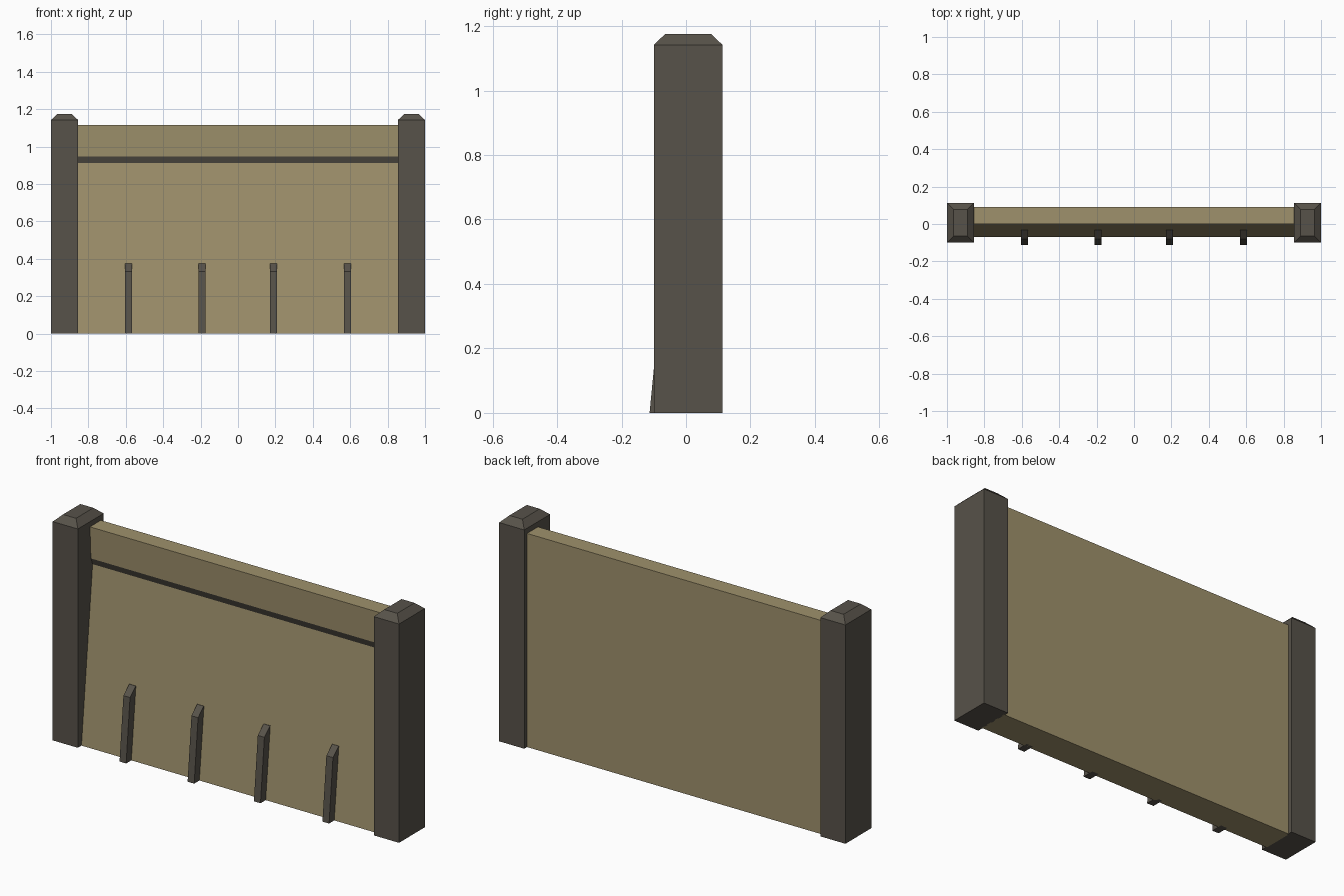
import bpy, bmesh

if "Cube" in bpy.data.objects:
    bpy.data.objects.remove(bpy.data.objects["Cube"])


def material(name, rgb):
    m = bpy.data.materials.new(name)
    m.diffuse_color = (*rgb, 1)
    m.use_nodes = True
    m.node_tree.nodes["Principled BSDF"].inputs["Base Color"].default_value = m.diffuse_color
    return m


TAN = material("tan panel", (0.345, 0.283, 0.150))
DARK = material("dark grey brown", (0.096, 0.085, 0.068))


def finish(bm, name, mats):
    bmesh.ops.recalc_face_normals(bm, faces=bm.faces)
    me = bpy.data.meshes.new(name)
    bm.to_mesh(me)
    bm.free()
    for m in mats:
        me.materials.append(m)
    ob = bpy.data.objects.new(name, me)
    bpy.context.collection.objects.link(ob)
    return ob


def extrude_profile(x0, x1, profile):
    """Closed (y, z) profile swept along x."""
    bm = bmesh.new()
    face = bm.faces.new([bm.verts.new((x0, y, z)) for y, z in profile])
    ext = bmesh.ops.extrude_face_region(bm, geom=[face])
    moved = [v for v in ext["geom"] if isinstance(v, bmesh.types.BMVert)]
    bmesh.ops.translate(bm, verts=moved, vec=(x1 - x0, 0, 0))
    return bm


# Wall: sloped lower front, undercut dark strip, slightly overhanging top band
bm = extrude_profile(-0.86, 0.86, [(-0.07, 0), (0.022, 0.912), (0.008, 0.947),
                                   (0, 1.115), (0.09, 1.115), (0.09, 0)])
for f in bm.faces:
    c = f.calc_center_median()
    if 0.91 < c.z < 0.95 and abs(c.x) < 0.5:
        f.material_index = 1
finish(bm, "wall", [TAN, DARK])

# End posts with chamfered caps
for side, name in ((-1, "left_post"), (1, "right_post")):
    cx, cy, hx, hy, inset = side * 0.9275, 0.0065, 0.0725, 0.1065, 0.035
    bm = bmesh.new()
    rings = []
    for z, d in ((0, 0), (1.142, 0), (1.175, inset)):
        rings.append([bm.verts.new((cx + sx * (hx - d), cy + sy * (hy - d), z))
                      for sx, sy in ((-1, -1), (1, -1), (1, 1), (-1, 1))])
    bm.faces.new(rings[0])
    bm.faces.new(rings[-1])
    for a, b in zip(rings, rings[1:]):
        for i in range(4):
            j = (i + 1) % 4
            bm.faces.new((a[i], a[j], b[j], b[i]))
    finish(bm, name, [DARK])

# Short ribs leaning along the sloped front
for i, x in enumerate((-0.586, -0.193, 0.19, 0.586)):
    bm = extrude_profile(x - 0.019, x + 0.019,
                         [(-0.113, 0), (-0.081, 0.332), (-0.034, 0.374),
                          (-0.02, 0.374), (-0.05, 0)])
    finish(bm, f"front_rib_{i + 1}", [DARK])
